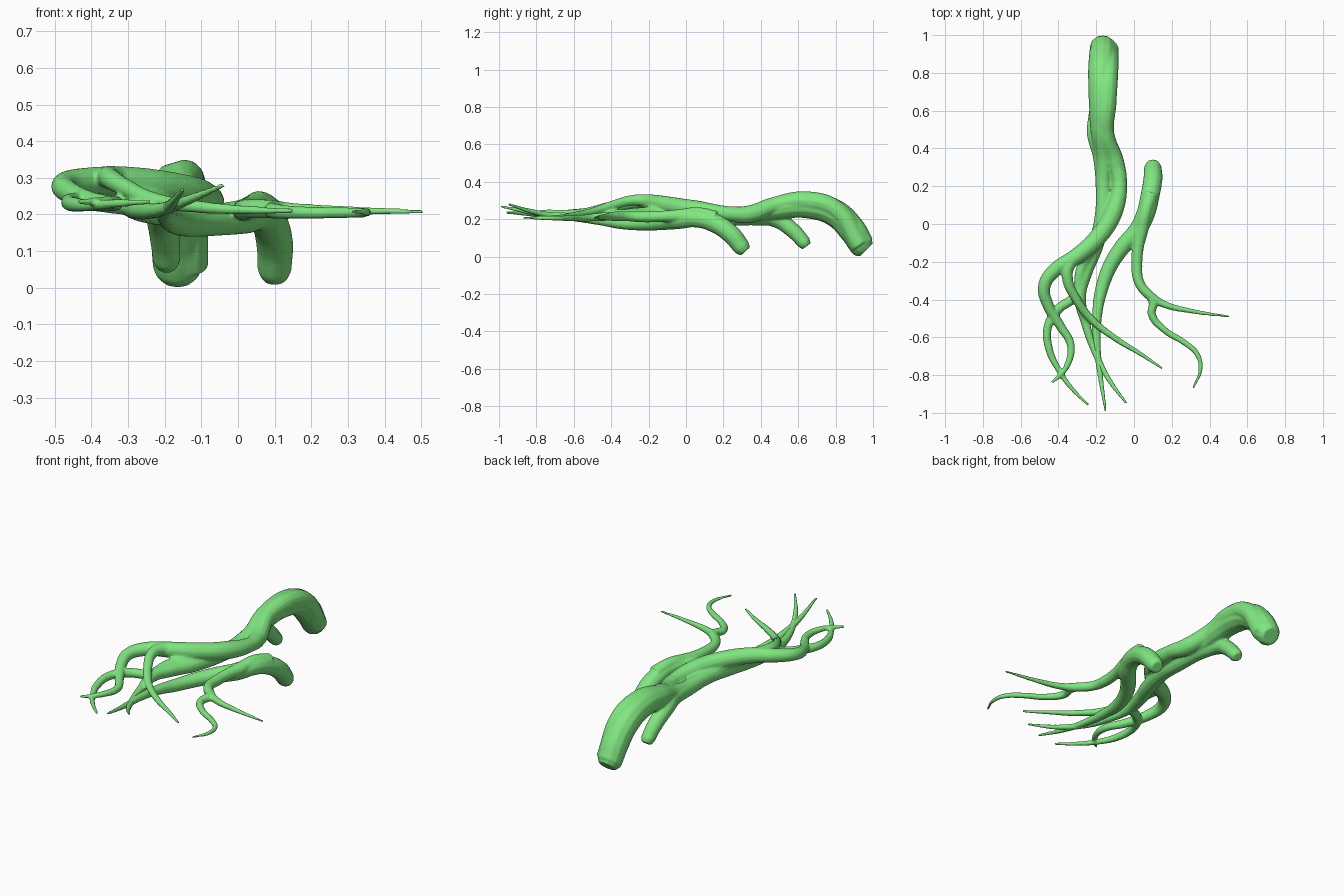
import bpy

mat = bpy.data.materials.new("root_green")
mat.diffuse_color = (0.22, 0.80, 0.22, 1)


def strand(points):
    """Tapered tube through (x, y, z, radius) points."""
    cu = bpy.data.curves.new("strand", 'CURVE')
    cu.dimensions = '3D'
    cu.bevel_depth = 1.0
    cu.bevel_resolution = 4
    cu.resolution_u = 10
    cu.use_fill_caps = True
    sp = cu.splines.new('BEZIER')
    sp.bezier_points.add(len(points) - 1)
    for bp, (x, y, z, r) in zip(sp.bezier_points, points):
        bp.co = (x, y, z)
        bp.radius = r
        bp.handle_left_type = bp.handle_right_type = 'AUTO'
    ob = bpy.data.objects.new("strand", cu)
    bpy.context.collection.objects.link(ob)
    return ob


def fuse(name, strands, voxel=0.006):
    """Weld overlapping strands into one smooth organic skin."""
    bpy.ops.object.select_all(action='DESELECT')
    obs = [strand(s) for s in strands]
    for o in obs:
        o.select_set(True)
    bpy.context.view_layer.objects.active = obs[0]
    bpy.ops.object.convert(target='MESH')
    bpy.ops.object.join()
    ob = bpy.context.view_layer.objects.active
    ob.name = ob.data.name = name
    rm = ob.modifiers.new("weld", 'REMESH')
    rm.mode = 'VOXEL'
    rm.voxel_size = voxel
    sm = ob.modifiers.new("soften", 'SMOOTH')
    sm.factor = 0.5
    sm.iterations = 6
    bpy.ops.object.convert(target='MESH')
    bpy.ops.object.shade_smooth()
    ob.data.materials.clear()
    ob.data.materials.append(mat)
    return ob


# Thick arched trunk
trunk = [(-.165, .965, .035, .050), (-.165, .945, .055, .068), (-.165, .89, .14, .074),
         (-.17, .80, .23, .074), (-.17, .66, .272, .070), (-.17, .50, .26, .062),
         (-.16, .35, .225, .045), (-.16, .20, .21, .035)]
# Upper strand running along the trunk to the outer left hook
upper = [(-.135, .93, .06, .055), (-.135, .80, .25, .052), (-.145, .64, .297, .053),
         (-.15, .48, .275, .046), (-.10, .33, .225, .048), (-.077, .22, .23, .040),
         (-.11, .06, .25, .050), (-.20, -.08, .272, .048), (-.31, -.175, .288, .044),
         (-.42, -.245, .29, .038), (-.475, -.33, .28, .034), (-.455, -.43, .258, .030),
         (-.39, -.54, .235, .025), (-.335, -.64, .23, .021), (-.35, -.74, .235, .017),
         (-.39, -.80, .235, .012), (-.437, -.84, .235, .007)]
# Fork crossing to the right
cross = [(-.27, -.14, .287, .035), (-.345, -.22, .30, .034), (-.352, -.29, .30, .029),
         (-.31, -.39, .275, .025), (-.23, -.50, .24, .021), (-.10, -.605, .22, .017),
         (.03, -.685, .212, .012), (.15, -.765, .21, .007)]
# Short side stub and the lower strand it feeds
lower = [(-.195, .645, .055, .028), (-.195, .63, .075, .038), (-.20, .57, .14, .042),
         (-.205, .48, .20, .045), (-.175, .36, .21, .044), (-.16, .20, .205, .044),
         (-.165, .04, .21, .044), (-.205, -.12, .21, .042), (-.255, -.25, .215, .038),
         (-.285, -.38, .22, .032), (-.255, -.53, .21, .024), (-.205, -.68, .215, .019),
         (-.135, -.82, .24, .014), (-.04, -.95, .28, .007)]
inner = [(-.15, .10, .20, .034), (-.20, -.08, .235, .036), (-.28, -.24, .235, .028),
         (-.31, -.38, .225, .026), (-.40, -.45, .235, .026), (-.455, -.54, .236, .023),
         (-.45, -.66, .228, .021), (-.40, -.77, .225, .016), (-.33, -.87, .23, .012),
         (-.24, -.96, .235, .007)]
fuse("main_root", [trunk, upper, cross, lower, inner])

# Second root with its own stub and long middle runner
second = [(.10, .318, .028, .035), (.10, .298, .05, .047), (.10, .24, .12, .051),
          (.085, .15, .18, .051), (.06, .05, .205, .050), (.02, -.03, .195, .048),
          (-.06, -.12, .185, .044), (-.125, -.22, .178, .040), (-.17, -.34, .18, .035),
          (-.193, -.46, .195, .028), (-.198, -.60, .21, .022), (-.18, -.79, .23, .015),
          (-.15, -.99, .268, .007)]
ridge = [(.09, .16, .205, .04), (.06, .06, .23, .034), (.04, -.03, .218, .037),
         (.022, -.12, .215, .031), (.015, -.22, .212, .030), (.028, -.31, .215, .027),
         (.085, -.38, .215, .026), (.16, -.425, .212, .019), (.30, -.46, .21, .013),
         (.505, -.49, .208, .006)]
# Wavy right-hand fork
wavy = [(.06, -.35, .215, .024), (.10, -.41, .215, .024), (.095, -.48, .21, .022),
        (.16, -.56, .205, .018), (.27, -.63, .205, .016), (.335, -.69, .205, .014),
        (.352, -.77, .206, .011), (.312, -.87, .208, .006)]
fuse("second_root", [second, ridge, wavy])
